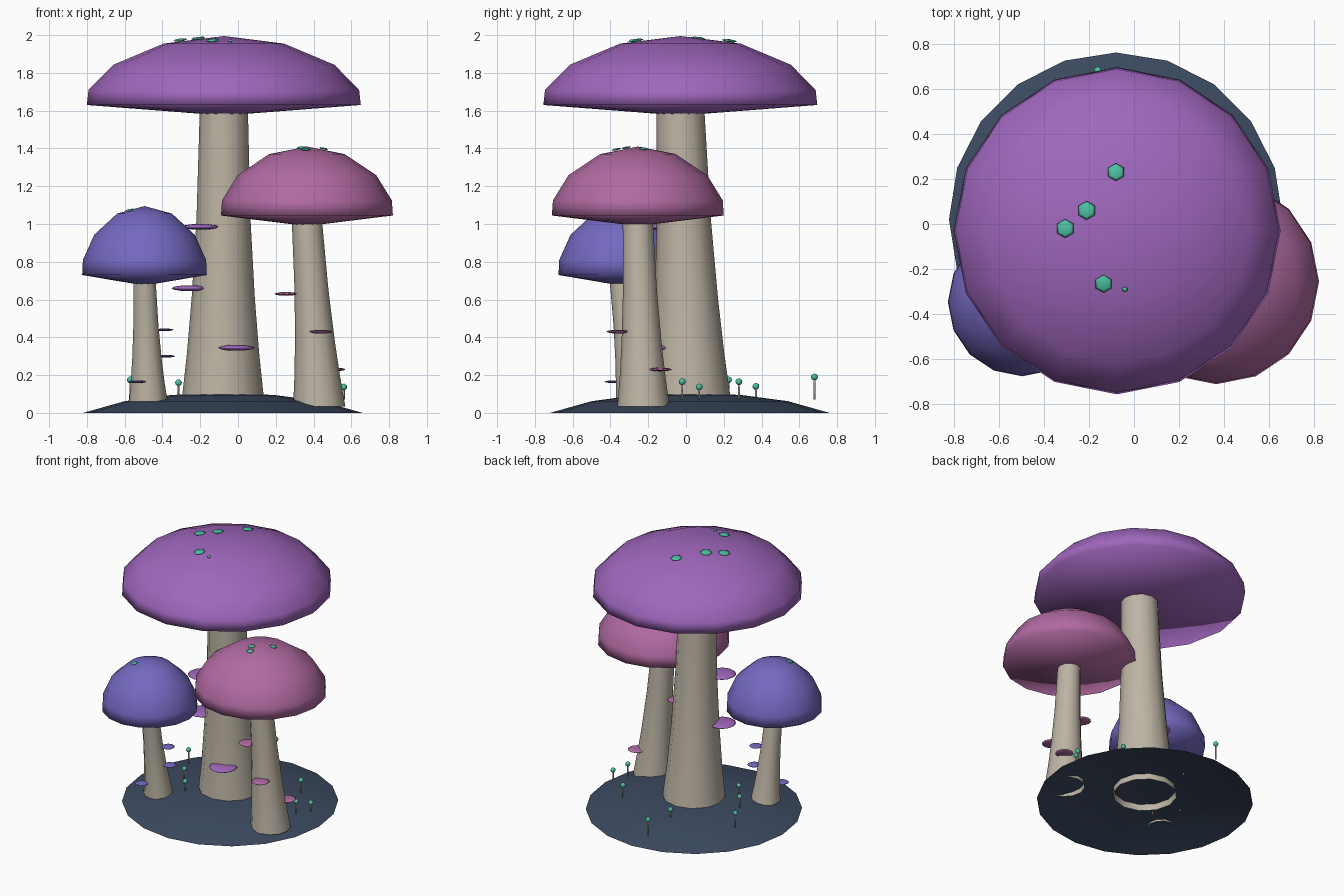
import bpy, bmesh, math
from mathutils import Vector

if "Cube" in bpy.data.objects:
    bpy.data.objects.remove(bpy.data.objects["Cube"])


def material(name, rgb):
    m = bpy.data.materials.new(name)
    m.diffuse_color = (*rgb, 1)
    m.use_nodes = True
    m.node_tree.nodes["Principled BSDF"].inputs["Base Color"].default_value = m.diffuse_color
    return m


PURPLE = material("purple", (0.35, 0.135, 0.51))
PINK = material("pink", (0.44, 0.145, 0.36))
BLUE = material("blue", (0.175, 0.14, 0.53))
CREAM = material("cream", (0.51, 0.46, 0.375))
SLATE = material("slate", (0.045, 0.068, 0.118))
TEAL = material("teal", (0.075, 0.52, 0.36))


def finish(bm, name, mat):
    bmesh.ops.recalc_face_normals(bm, faces=bm.faces)
    for f in bm.faces:
        f.smooth = True
    me = bpy.data.meshes.new(name)
    bm.to_mesh(me)
    bm.free()
    me.materials.append(mat)
    ob = bpy.data.objects.new(name, me)
    bpy.context.collection.objects.link(ob)
    return ob


def lathe(name, rings, sides, mat):
    """Skin rings of (x, y, z, radius); a zero radius closes to a point."""
    bm = bmesh.new()
    loops = []
    for x, y, z, r in rings:
        n = sides if r > 0 else 1
        loops.append([bm.verts.new((x + r * math.cos(math.tau * i / sides),
                                    y + r * math.sin(math.tau * i / sides), z)) for i in range(n)])
    for a, b in zip(loops, loops[1:]):
        for i in range(sides):
            j = (i + 1) % sides
            quad = [a[i % len(a)], a[j % len(a)], b[j % len(b)], b[i % len(b)]]
            bm.faces.new(list(dict.fromkeys(quad)))
    return finish(bm, name, mat)


def ellipsoid(name, loc, scale, mat, u=10, v=6, normal=None):
    bm = bmesh.new()
    bmesh.ops.create_uvsphere(bm, u_segments=u, v_segments=v, radius=1)
    bmesh.ops.scale(bm, vec=scale, verts=bm.verts)
    if normal:
        q = Vector((0, 0, 1)).rotation_difference(normal)
        bmesh.ops.rotate(bm, matrix=q.to_matrix(), verts=bm.verts)
    bmesh.ops.translate(bm, vec=loc, verts=bm.verts)
    return finish(bm, name, mat)


# Cap outline as (radius fraction, height above rim)
CAP = [(0, 0.365), (0.44, 0.325), (0.807, 0.213), (0.988, 0.08), (1, 0)]
# Stem taper as (length fraction, radius fraction)
TAPER = [(0, 1), (0.17, 0.87), (0.36, 0.76), (0.63, 0.65), (1, 0.58)]


def mushroom(name, mat, base, base_r, cap, cap_r, shelves, shelf_r, spots, spot_r):
    cx, cy, rim = cap
    b, top = Vector(base), Vector((cx, cy, rim - 0.03))
    # Leaning stem, open at the bottom
    lathe(name + "_stem", [(*b.lerp(top, t), base_r * k) for t, k in TAPER], 12, CREAM)
    # Cap with a shallow cone beneath
    rings = [(cx, cy, rim + h, k * cap_r) for k, h in CAP]
    lathe(name + "_cap", rings + [(cx, cy, rim - 0.056, 0)], 16, mat)
    # Shelf fungi on the stem
    for i, p in enumerate(shelves):
        ellipsoid(f"{name}_shelf_{i + 1}", p, (shelf_r, shelf_r, 0.16 * shelf_r), mat, 12, 6)
    # Glowing spots lying on the cap
    for i, (x, y, r) in enumerate(spots):
        d = Vector((x - cx, y - cy, 0))
        t = d.length / cap_r
        for (k0, h0), (k1, h1) in zip(CAP, CAP[1:]):
            if t <= k1:
                break
        slope = (h0 - h1) / ((k1 - k0) * cap_r)
        z = rim + h0 + (h1 - h0) * (t - k0) / (k1 - k0) + 0.008
        n = d.normalized() * slope + Vector((0, 0, 1))
        ellipsoid(f"{name}_spot_{i + 1}", (x, y, z), (r, r, 0.2 * spot_r), TEAL, 6, 4, n)


# Ground mound, open underneath
lathe("ground", [(-0.08, 0.02, z, r) for r, z in
                 [(0.74, 0), (0.52, 0.062), (0.27, 0.095), (0, 0.105)]], 20, SLATE)

mushroom("tall_mushroom", PURPLE, (-0.08, 0.02, 0.05), 0.22, (-0.075, -0.03, 1.63), 0.725,
         [(-0.2, -0.145, 0.985), (-0.255, -0.065, 0.66), (-0.008, -0.165, 0.345)], 0.097,
         [(-0.08, 0.23, 0.04), (-0.21, 0.06, 0.042), (-0.305, -0.02, 0.042),
          (-0.135, -0.265, 0.04), (-0.04, -0.29, 0.012)], 0.04)
mushroom("middle_mushroom", PINK, (0.43, -0.225, 0.035), 0.138, (0.365, -0.255, 1.045), 0.455,
         [(0.255, -0.25, 0.63), (0.44, -0.36, 0.43), (0.507, -0.137, 0.23)], 0.062,
         [(0.335, -0.316, 0.026), (0.453, -0.225, 0.026), (0.36, -0.368, 0.026)], 0.026)
mushroom("small_mushroom", BLUE, (-0.475, -0.27, 0.06), 0.102, (-0.495, -0.345, 0.73), 0.33,
         [(-0.388, -0.28, 0.44), (-0.38, -0.27, 0.30), (-0.533, -0.385, 0.165)], 0.046,
         [(-0.573, -0.42, 0.025)], 0.025)

# Tiny sprouts with round heads
SPROUTS = [(-0.43, -0.025, 0.165), (-0.315, -0.18, 0.16), (-0.57, 0.225, 0.175), (0.33, 0.28, 0.165),
           (0.56, 0.07, 0.137), (-0.16, 0.68, 0.19), (-0.13, 0.37, 0.14), (0.5, -0.02, 0.165)]
for i, (x, y, z) in enumerate(SPROUTS):
    lathe(f"sprout_stalk_{i + 1}", [(x, y, 0.07, 0), (x, y, 0.07, 0.006), (x, y, z, 0.005),
                                    (x, y, z, 0)], 6, CREAM)
    ellipsoid(f"sprout_head_{i + 1}", (x, y, z), (0.018,) * 3, TEAL, 8, 6)
